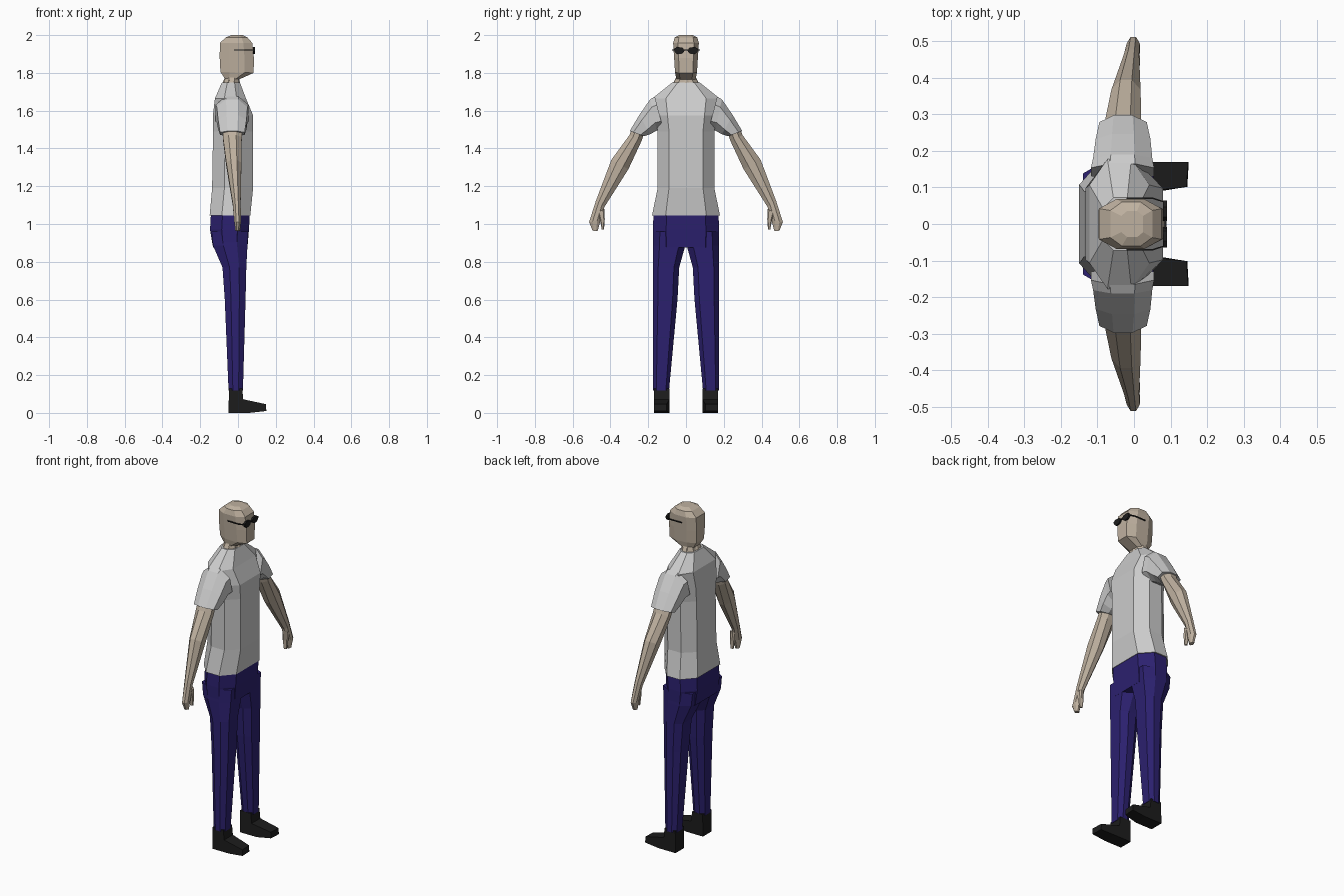
import bpy, bmesh
from mathutils import Vector


def material(name, rgb):
    m = bpy.data.materials.new(name)
    m.diffuse_color = (*rgb, 1)
    return m


SKIN = material("skin", (0.52, 0.44, 0.35))
NAVY = material("navy", (0.025, 0.015, 0.16))
BLACK = material("black", (0.012, 0.012, 0.012))


def finish(name, bm, mat, mirror):
    bmesh.ops.recalc_face_normals(bm, faces=bm.faces)
    me = bpy.data.meshes.new(name)
    bm.to_mesh(me)
    bm.free()
    ob = bpy.data.objects.new(name, me)
    bpy.context.collection.objects.link(ob)
    if mat:
        me.materials.append(mat)
    if mirror:
        md = ob.modifiers.new("mirror", 'MIRROR')
        md.use_axis = (False, True, False)
        md.use_clip = False
        md.use_mirror_merge = False
    return ob


def loft(name, sections, mat=None, mirror=False, a=0.6, b=0.4):
    """Octagon rings; section = inner (y, z), outer (y, z), x back, x front, front lift."""
    oct_pts = [(1, b), (a, 1), (-a, 1), (-1, b), (-1, -b), (-a, -1), (a, -1), (1, -b)]
    bm = bmesh.new()
    rings = []
    for (yi, zi), (yo, zo), x0, x1, lift in sections:
        ring = []
        for s, t in oct_pts:
            k = (s + 1) / 2
            ring.append(bm.verts.new(((x0 + x1) / 2 + t * (x1 - x0) / 2,
                                      yi + k * (yo - yi),
                                      zi + k * (zo - zi) + t * lift)))
        rings.append(ring)
    for r, q in zip(rings, rings[1:]):
        for i in range(8):
            j = (i + 1) % 8
            bm.faces.new((r[i], r[j], q[j], q[i]))
    bm.faces.new(rings[0])
    bm.faces.new(rings[-1])
    return finish(name, bm, mat, mirror)


def level(z, w, x0, x1, lift=0):
    return ((-w, z), (w, z), x0, x1, lift)


def extrude(name, pts, depth, mat, mirror=False):
    """Closed 3D outline pushed along a vector."""
    bm = bmesh.new()
    f = bm.faces.new([bm.verts.new(p) for p in pts])
    ext = bmesh.ops.extrude_face_region(bm, geom=[f], use_keep_orig=True)
    for v in ext["geom"]:
        if isinstance(v, bmesh.types.BMVert):
            v.co += Vector(depth)
    return finish(name, bm, mat, mirror)


# Shirt body and sleeves
loft("shirt_body", [
    level(1.045, 0.18, -0.150, 0.065),
    level(1.19, 0.15, -0.137, 0.080),
    level(1.49, 0.15, -0.132, 0.080),
    level(1.575, 0.163, -0.133, 0.080),
    level(1.665, 0.178, -0.122, 0.042),
    level(1.75, 0.072, -0.085, 0.010)])
loft("sleeve", [
    ((0.12, 1.50), (0.165, 1.675), -0.118, 0.055, 0),
    ((0.155, 1.495), (0.19, 1.66), -0.112, 0.050, 0),
    ((0.19, 1.475), (0.247, 1.577), -0.105, 0.045, 0),
    ((0.222, 1.465), (0.298, 1.492), -0.095, 0.035, 0)], mirror=True, a=0.5)

# Arm with hand, and thumb
loft("arm", [
    ((0.215, 1.50), (0.275, 1.525), -0.080, 0.020, 0),
    ((0.235, 1.44), (0.30, 1.47), -0.080, 0.020, 0),
    ((0.305, 1.29), (0.395, 1.34), -0.062, 0.018, 0),
    ((0.432, 1.09), (0.478, 1.12), -0.028, 0.014, 0),
    ((0.452, 1.02), (0.513, 1.01), -0.020, 0.016, 0),
    ((0.468, 0.962), (0.495, 0.965), -0.014, 0.010, 0)], SKIN, True, a=0.4)
loft("thumb", [
    ((0.432, 1.08), (0.468, 1.06), -0.014, 0.016, 0),
    ((0.430, 1.025), (0.455, 1.02), -0.010, 0.016, 0),
    ((0.434, 0.972), (0.446, 0.972), -0.004, 0.012, 0)], SKIN, True)

# Trousers
loft("hips", [
    level(0.875, 0.173, -0.132, 0.050),
    level(0.97, 0.175, -0.148, 0.058),
    level(1.06, 0.172, -0.143, 0.063)], NAVY)
loft("trouser_leg", [
    ((0.09, 0.118), (0.174, 0.118), -0.050, 0.026, 0),
    ((0.045, 0.60), (0.175, 0.60), -0.070, 0.040, 0),
    ((0.036, 0.77), (0.175, 0.77), -0.082, 0.044, 0),
    ((0.004, 0.885), (0.174, 0.885), -0.132, 0.050, 0),
    ((0.004, 0.96), (0.172, 0.96), -0.140, 0.054, 0)], NAVY, True)

# Shoes: side profile with tapered toe
shoe = extrude("shoe", [(x, 0.088, z) for x, z in (
    (-0.050, 0), (0.06, 0), (0.150, 0.010), (0.148, 0.046),
    (0.028, 0.072), (0.022, 0.13), (-0.048, 0.13))], (0, 0.082, 0), BLACK, True)
for v in shoe.data.vertices:
    if v.co.x > 0.14 and v.co.y < 0.12:
        v.co.y += 0.014
        v.co.x -= 0.004

# Neck with a pointed front filling the collar
loft("neck", [
    level(1.713, 0.068, -0.080, 0.030, -0.034),
    level(1.748, 0.066, -0.080, 0.012, -0.004),
    level(1.79, 0.045, -0.062, 0.000)], SKIN, a=0.08, b=0.3)
loft("neck_core", [
    level(1.72, 0.064, -0.078, 0.008),
    level(1.75, 0.062, -0.075, 0.005),
    level(1.80, 0.044, -0.060, 0.000)], SKIN)

# Head
loft("head", [
    level(1.763, 0.050, -0.066, 0.000),
    level(1.803, 0.058, -0.093, 0.083, -0.003),
    level(1.88, 0.063, -0.097, 0.084),
    level(1.958, 0.068, -0.096, 0.076),
    level(1.988, 0.060, -0.065, 0.050),
    level(2.0, 0.036, -0.035, 0.025)], SKIN, a=0.62, b=0.45)

# Glasses: lenses, bridge, temple arms
outline = [(-1, 0.1), (-0.6, 0.85), (0.4, 1), (1, 0.5), (0.9, -0.3), (0.4, -0.95), (-0.4, -0.95), (-0.85, -0.5)]
extrude("lens", [(0.079, 0.036 + 0.028 * y, 1.918 + 0.019 * z) for y, z in outline],
        (0.011, 0, 0), BLACK, True)
extrude("bridge", [(0.083, y, z) for y, z in (
    (-0.012, 1.919), (0.012, 1.919), (0.012, 1.925), (-0.012, 1.925))], (0.006, 0, 0), BLACK)
extrude("temple_arm", [(x, y, 1.918) for x, y in (
    (0.084, 0.058), (0.084, 0.062), (0.05, 0.073), (-0.02, 0.072), (-0.02, 0.067), (0.05, 0.069))],
        (0, 0, 0.006), BLACK, True)
